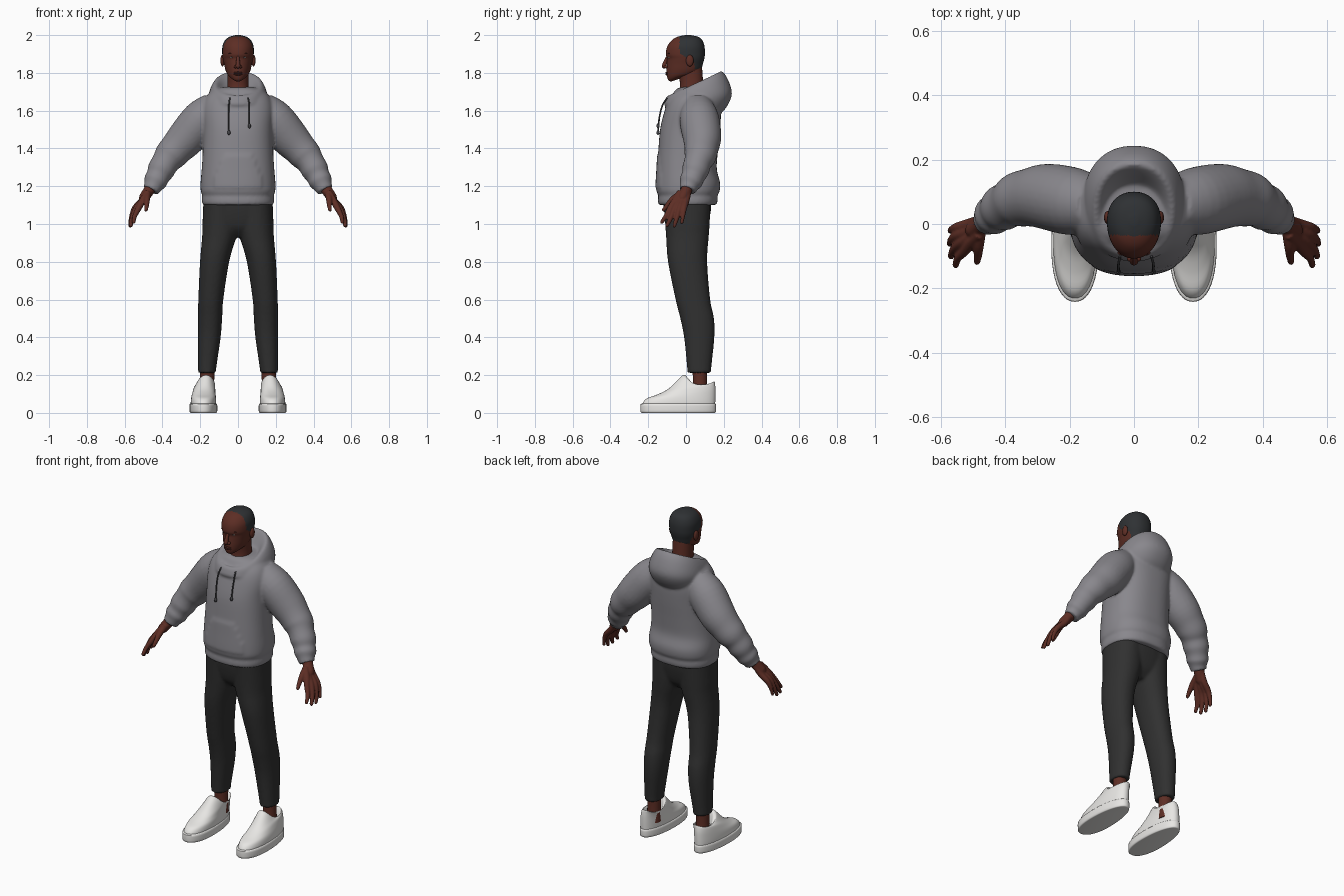
import bpy, bmesh, math
from mathutils import Vector, Matrix


def material(name, r, g, b):
    m = bpy.data.materials.new(name)
    m.diffuse_color = (r, g, b, 1)
    return m


SKIN = material("skin", .11, .027, .018)
LIP = material("lip", .075, .02, .015)
HAIR = material("hair", .028, .031, .034)
GREY = material("grey_fleece", .25, .243, .265)
CORD = material("cord", .06, .06, .066)
BLACK = material("charcoal_cloth", .03, .03, .03)
WHITE = material("white_leather", .8, .79, .77)
EYE = material("eye_white", .6, .55, .5)


def spline(rows, n):
    """Catmull-Rom through rows of numbers."""
    out, m = [], len(rows)
    for i in range(m - 1):
        a, b, c, d = (rows[max(0, min(m - 1, i + k))] for k in (-1, 0, 1, 2))
        for j in range(n):
            t = j / n
            out.append([.5 * (2 * q + (r - p) * t + (2 * p - 5 * q + 4 * r - s) * t * t
                              + (3 * q - p - 3 * r + s) * t ** 3)
                        for p, q, r, s in zip(a, b, c, d)])
    return out + [list(rows[-1])]


def skin_rings(bm, rings):
    vs = [[bm.verts.new(p) for p in ring] for ring in rings]
    n = len(vs[0])
    for a, b in zip(vs, vs[1:]):
        for i in range(n):
            bm.faces.new((a[i], a[(i + 1) % n], b[(i + 1) % n], b[i]))
    bm.faces.new(vs[0][::-1])
    bm.faces.new(vs[-1])


def stack(bm, rows, n=5, seg=48, p=2.2, taper=0, side=1):
    """Rows: front y, back y, half width, front z, back z, centre x, mid dip."""
    rings = []
    for y0, y1, hw, z0, z1, cx, dip in spline([tuple(r) + (0,) * (7 - len(r)) for r in rows], n):
        ring = []
        for i in range(seg):
            a = math.tau * i / seg
            c, s = math.cos(a), math.sin(a)
            x = hw * math.copysign(abs(c) ** (2 / p), c)
            v = math.copysign(abs(s) ** (2 / p), s)
            t = (v + 1) / 2
            ring.append(Vector((side * (cx + x * (1 + taper * (t - .5))),
                                y0 + (y1 - y0) * t,
                                z0 + (z1 - z0) * t - dip * math.sin(math.pi * t))))
        rings.append(ring)
    skin_rings(bm, rings)


def tube(bm, pts, n=4, seg=14, side=1, round_end=True):
    """Points: x, y, z, radius."""
    rows = spline(pts, n)
    if round_end:
        e = Vector(rows[-1][:3])
        d = (e - Vector(rows[-2][:3])).normalized()
        r = rows[-1][3]
        rows += [list(e + d * r * .6) + [r * .78], list(e + d * r * .95) + [r * .3]]
    rings = []
    for i, row in enumerate(rows):
        t = (Vector(rows[min(i + 1, len(rows) - 1)][:3]) - Vector(rows[max(i - 1, 0)][:3])).normalized()
        u = t.cross(Vector((0, 1, 0))).normalized()
        w = t.cross(u)
        ring = []
        for k in range(seg):
            a = math.tau * k / seg
            q = Vector(row[:3]) + row[3] * (u * math.cos(a) + w * math.sin(a))
            q.x *= side
            ring.append(q)
        rings.append(ring)
    skin_rings(bm, rings)


def blob(bm, loc, size):
    bmesh.ops.create_uvsphere(bm, u_segments=20, v_segments=12, radius=1,
                              matrix=Matrix.Translation(loc) @ Matrix.Diagonal((*size, 1)))


def finish(bm, name, mats, voxel=0, relax=0, mirror=False, rule=None):
    bmesh.ops.recalc_face_normals(bm, faces=bm.faces)
    for f in bm.faces:
        f.smooth = True
        if rule:
            f.material_index = rule(f.calc_center_median())
    me = bpy.data.meshes.new(name)
    bm.to_mesh(me)
    bm.free()
    for m in mats:
        me.materials.append(m)
    ob = bpy.data.objects.new(name, me)
    bpy.context.collection.objects.link(ob)
    if voxel:
        r = ob.modifiers.new("fuse", 'REMESH')
        r.mode, r.voxel_size, r.use_smooth_shade = 'VOXEL', voxel, True
        s = ob.modifiers.new("relax", 'SMOOTH')
        s.factor, s.iterations = .5, relax
    else:
        me.set_sharp_from_angle(angle=math.radians(50))
    if mirror:
        ob.modifiers.new("mirror", 'MIRROR').use_clip = False
    return ob


# Head with hair assigned by hairline
def hairline(c):
    edge = -.035 + max(0, min(1, (1.905 - c.z) / .05)) * .08
    return int(c.y > edge and c.z > 1.82)


bm = bmesh.new()
stack(bm, [(-.08, -.03, .018, 1.754, 1.77), (-.094, .0, .036, 1.762, 1.785),
           (-.101, .05, .054, 1.783, 1.795), (-.103, .078, .066, 1.815, 1.815),
           (-.101, .09, .074, 1.85, 1.85), (-.1, .097, .08, 1.875, 1.875),
           (-.107, .1, .083, 1.9, 1.9), (-.099, .098, .082, 1.94, 1.94),
           (-.075, .086, .068, 1.973, 1.973), (-.045, .064, .045, 1.991, 1.991),
           (-.005, .025, .012, 2.0, 2.0)], n=6, seg=72, p=2.15, taper=.15)
finish(bm, "head", [SKIN, HAIR], rule=hairline)

# Neck and facial features
bm = bmesh.new()
stack(bm, [(-.06, .1, .075, 1.62, 1.64), (-.04, .095, .06, 1.69, 1.7),
           (-.032, .09, .056, 1.74, 1.76), (-.04, .085, .056, 1.80, 1.83)])
finish(bm, "neck", [SKIN])
bm = bmesh.new()
tube(bm, [(0, -.098, 1.885, .008), (0, -.109, 1.86, .01), (0, -.116, 1.836, .013)])
for s in (-1, 1):
    blob(bm, (s * .013, -.106, 1.832), (.009, .011, .008))
finish(bm, "nose", [SKIN])
bm = bmesh.new()
for s in (-1, 1):
    blob(bm, (s * .082, .02, 1.865), (.011, .02, .031))
finish(bm, "ears", [SKIN])
bm = bmesh.new()
for z in (1.792, 1.801):
    blob(bm, (0, -.1, z), (.024, .009, .0055))
finish(bm, "lips", [LIP])
for name, mat, x, y, z, size in (("eyes", EYE, .031, -.086, 1.883, (.012, .009, .006)),
                                 ("irises", HAIR, .031, -.092, 1.883, (.005, .005, .005)),
                                 ("eyebrows", LIP, .033, -.089, 1.902, (.018, .009, .0035))):
    bm = bmesh.new()
    for s in (-1, 1):
        blob(bm, (s * x, y, z), size)
    finish(bm, name, [mat])

# Hoodie: torso, sleeves and lowered hood fused together
bm = bmesh.new()
body = [(-.135, .15, .18, 1.1), (-.147, .164, .189, 1.108), (-.148, .168, .191, 1.135),
        (-.146, .167, .189, 1.15), (-.156, .178, .197, 1.175), (-.156, .18, .198, 1.22),
        (-.152, .163, .192, 1.29), (-.147, .168, .187, 1.38), (-.137, .18, .185, 1.5),
        (-.116, .185, .19, 1.59), (-.095, .178, .18, 1.65), (-.07, .16, .155, 1.69),
        (-.05, .135, .115, 1.715), (-.02, .11, .08, 1.725)]
stack(bm, [r + (r[3],) for r in body], n=4, seg=64, p=2.4)
# Raised front pocket
for v in bm.verts:
    if v.co.y < -.08 and 1.19 < v.co.z < 1.36 and abs(v.co.x) < .13 - max(0, v.co.z - 1.24) * .45:
        v.co.y -= .005
sleeve = [(.12, .06, 1.62, .085), (.19, .07, 1.555, .105), (.27, .085, 1.46, .102),
          (.325, .082, 1.40, .09), (.36, .075, 1.36, .085), (.385, .062, 1.325, .073),
          (.408, .05, 1.285, .072), (.424, .038, 1.252, .062), (.438, .026, 1.225, .062),
          (.449, .016, 1.202, .05), (.462, .008, 1.178, .044)]
for s in (-1, 1):
    tube(bm, sleeve, seg=28, side=s, round_end=False)
stack(bm, [(-.09, .16, .14, 1.6, 1.56), (-.115, .215, .155, 1.63, 1.62),
           (-.112, .243, .158, 1.65, 1.69), (-.103, .222, .144, 1.672, 1.765),
           (-.09, .19, .122, 1.682, 1.808), (-.078, .165, .102, 1.675, 1.79),
           (-.062, .125, .078, 1.66, 1.73), (-.045, .09, .06, 1.65, 1.69)], seg=64)
finish(bm, "hoodie", [GREY], voxel=.008, relax=4)

# Drawstrings with tips
bm = bmesh.new()
for x, z in ((-.048, 1.49), (.06, 1.525)):
    tube(bm, [(x * .9, -.1, 1.668, .004), (x, -.124, 1.63, .004),
              (x, -.14, 1.57, .004), (x, -.147, z, .004)], seg=8)
    blob(bm, (x, -.148, z - .006), (.008, .008, .013))
finish(bm, "drawstrings", [CORD])

# Trousers: two legs and hips fused together
bm = bmesh.new()
leg = [(.006, .134, .048, .212, .163), (.006, .134, .048, .24, .163), (-.01, .15, .06, .4, .152),
       (-.03, .148, .064, .5, .148), (-.055, .128, .066, .6, .144), (-.095, .112, .077, .8, .124),
       (-.105, .12, .09, .93, .1), (-.11, .125, .096, 1.0, .092), (-.12, .13, .095, 1.13, .088)]
for s in (-1, 1):
    stack(bm, [(a, b, w, z, z, cx) for a, b, w, z, cx in leg], side=s)
stack(bm, [(-.05, .07, .1, .93, .93), (-.095, .11, .165, .98, .98),
           (-.115, .13, .182, 1.06, 1.06), (-.12, .135, .18, 1.13, 1.13)], p=2.4)
finish(bm, "trousers", [BLACK], voxel=.009, relax=3)

# Ankles
bm = bmesh.new()
tube(bm, [(.165, .075, .08, .042), (.164, .074, .16, .038), (.163, .072, .26, .04)])
finish(bm, "ankles", [SKIN], mirror=True)

# Shoes: sole slab and tapered upper
bm = bmesh.new()
sole = [(-.232, .15, .066, .0), (-.24, .158, .072, .004), (-.241, .159, .073, .025),
        (-.24, .158, .072, .046), (-.228, .15, .066, .05)]
stack(bm, [r + (r[3], .183) for r in sole], n=2, taper=-.2)
finish(bm, "shoe_soles", [WHITE], mirror=True)
bm = bmesh.new()
stack(bm, [(-.23, .154, .066, .04, .04, .183), (-.228, .155, .067, .055, .06, .183),
           (-.205, .156, .065, .078, .09, .182), (-.15, .156, .06, .098, .125, .18),
           (-.09, .154, .055, .13, .15, .176), (-.03, .152, .049, .188, .163, .171, .025),
           (-.012, .148, .045, .2, .166, .169, .04), (.004, .138, .038, .19, .155, .167, .04),
           (.02, .12, .03, .13, .12, .166, 0)], n=4, taper=-.15)
finish(bm, "shoe_uppers", [WHITE], mirror=True)

# Hands: palm and fingers fused from overlapping tubes
bm = bmesh.new()
tube(bm, [(.45, .015, 1.22, .032), (.47, .002, 1.18, .03), (.497, -.018, 1.14, .028)])
for i, (kx, ky, tx, ty, tz, r) in enumerate(((.525, -.083, .553, -.128, 1.002, .0125),
                                             (.538, -.059, .567, -.1, .985, .013),
                                             (.545, -.034, .571, -.062, .982, .0125),
                                             (.545, -.01, .57, -.022, 1.0, .011))):
    wy = -.03 + i * .014
    tube(bm, [(.478, wy, 1.17, .017), (.505, (wy + ky) / 2, 1.125, .018), (kx, ky, 1.085, .016),
              ((kx + tx) / 2 + .007, (ky + ty) / 2, (1.085 + tz) / 2, r), (tx, ty, tz + .008, r * .8)])
tube(bm, [(.476, -.02, 1.165, .018), (.482, -.065, 1.135, .017),
          (.484, -.098, 1.1, .013), (.487, -.118, 1.075, .01)])
finish(bm, "hands", [SKIN], voxel=.0045, relax=2, mirror=True)
